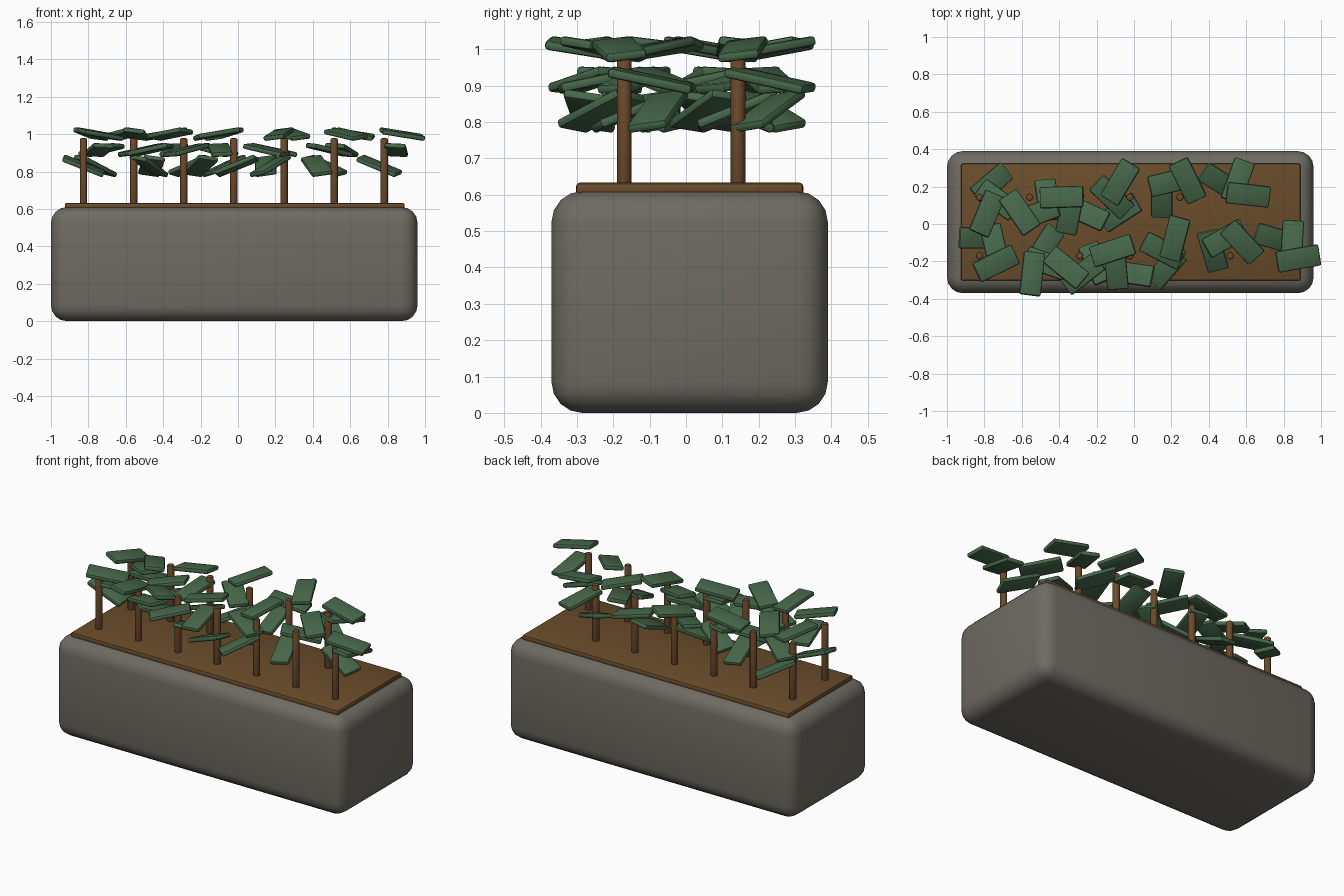
import bpy
from math import sin, cos, radians

default = bpy.data.objects.get("Cube")
if default:
    bpy.data.objects.remove(default, do_unlink=True)


def make_material(name, rgb):
    mat = bpy.data.materials.new(name)
    mat.use_nodes = True
    mat.diffuse_color = (*rgb, 1)
    bsdf = mat.node_tree.nodes["Principled BSDF"]
    bsdf.inputs["Base Color"].default_value = (*rgb, 1)
    bsdf.inputs["Roughness"].default_value = 0.9
    return mat


stone = make_material("grey stone", (0.155, 0.147, 0.122))
earth = make_material("brown earth", (0.145, 0.073, 0.024))
bark = make_material("brown bark", (0.150, 0.068, 0.024))
foliage = make_material("leaf green", (0.062, 0.138, 0.068))


def finish(name, mat, bevel, segments):
    """Name, colour, bevel and smooth the active object."""
    obj = bpy.context.object
    obj.name = name
    obj.data.materials.append(mat)
    bpy.ops.object.transform_apply(location=False, rotation=False, scale=True)
    mod = obj.modifiers.new("rounded edges", "BEVEL")
    mod.width = bevel
    mod.segments = segments
    mod.limit_method = "ANGLE"
    mod.angle_limit = radians(40)
    bpy.ops.object.modifier_apply(modifier=mod.name)
    bpy.ops.object.shade_smooth_by_angle(angle=radians(35))
    return obj


def box(name, centre, size, mat, bevel, segments, rotation=(0, 0, 0)):
    bpy.ops.mesh.primitive_cube_add(size=1, location=centre, rotation=rotation)
    bpy.context.object.scale = size
    return finish(name, mat, bevel, segments)


def stem(name, x, y, bottom, top):
    bpy.ops.mesh.primitive_cylinder_add(
        vertices=12, radius=0.02, depth=top - bottom,
        location=(x, y, (bottom + top) / 2))
    return finish(name, bark, 0.008, 2)


# Trough and soil
box("planter_box", (-0.02, 0.01, 0.305), (1.96, 0.76, 0.61), stone, 0.085, 4)
box("soil", (-0.0175, 0.01, 0.616), (1.815, 0.625, 0.034), earth, 0.01, 2)

# Two rows of shrubs, each a stem with three leaves spiralling upward
PER_ROW = 7
ROWS = (-0.17, 0.143)
HEIGHTS = (0.83, 0.915, 1.0)
ROLLS = (0.15, 0.05, -0.12)

for plant in range(2 * PER_ROW - 1):
    row, column = divmod(plant, PER_ROW)
    x = -0.826 + 0.268 * column
    y = ROWS[row]
    stem(f"stem_{plant + 1}", x, y, 0.61, 0.978)
    for level, height in enumerate(HEIGHTS):
        turn = plant + level
        centre = (x + 0.097 * sin(turn), y + 0.097 * cos(turn), height)
        tilt = (ROLLS[level], 0.38 * cos(level), plant + 1.8 * level)
        box(f"leaf_{plant + 1}_{level + 1}", centre, (0.235, 0.115, 0.027),
            foliage, 0.01, 2, tilt)
